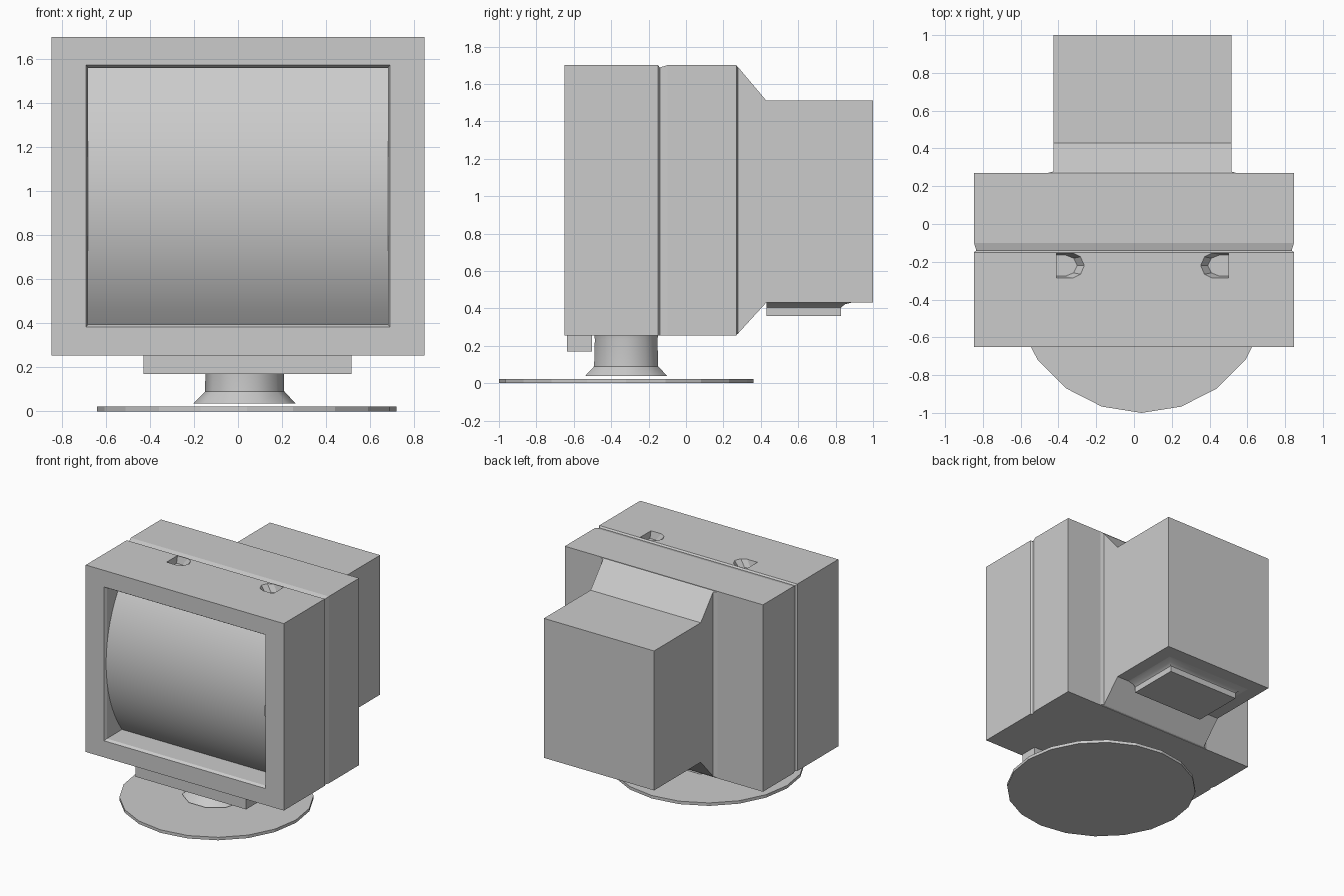
import bpy, bmesh, math

if "Cube" in bpy.data.objects:
    bpy.data.objects.remove(bpy.data.objects["Cube"])


def loft(name, loops, caps=True, closed=True, smooth=False):
    """Skin equal-length vertex loops into one mesh object."""
    bm = bmesh.new()
    rings = [[bm.verts.new(p) for p in loop] for loop in loops]
    n = len(rings[0])
    for a, b in zip(rings, rings[1:]):
        for i in range(n if closed else n - 1):
            j = (i + 1) % n
            bm.faces.new((a[i], a[j], b[j], b[i]))
    if caps:
        bm.faces.new(rings[0][::-1])
        bm.faces.new(rings[-1])
        bmesh.ops.recalc_face_normals(bm, faces=bm.faces)
    mesh = bpy.data.meshes.new(name)
    bm.to_mesh(mesh)
    bm.free()
    ob = bpy.data.objects.new(name, mesh)
    bpy.context.collection.objects.link(ob)
    bpy.ops.object.select_all(action='DESELECT')
    ob.select_set(True)
    bpy.context.view_layer.objects.active = ob
    if smooth:
        bpy.ops.object.shade_smooth_by_angle(angle=math.radians(40))
    return ob


def rect_y(y, x0, x1, z0, z1):
    return [(x0, y, z0), (x1, y, z0), (x1, y, z1), (x0, y, z1)]


def rect_z(z, x0, x1, y0, y1):
    return [(x0, y0, z), (x1, y0, z), (x1, y1, z), (x0, y1, z)]


def circle(z, r, sides, start=0.0, cx=0.04, cy=-0.32):
    return [(cx + r * math.cos(start + 2 * math.pi * i / sides),
             cy + r * math.sin(start + 2 * math.pi * i / sides), z)
            for i in range(sides)]


# Case: screen recess, chamfered bezel, outer shell with a seam groove
W, B, T = 0.847, 0.255, 1.70
case = loft("monitor_case", [
    rect_y(-0.43, -0.68, 0.68, 0.395, 1.56),
    rect_y(-0.63, -0.68, 0.68, 0.395, 1.56),
    rect_y(-0.65, -0.69, 0.69, 0.383, 1.572),
    rect_y(-0.65, -W, W, B, T),
    rect_y(-0.15, -W, W, B, T),
    rect_y(-0.14, -W + 0.012, W - 0.012, B, T - 0.012),
    rect_y(-0.10, -W, W, B, T),
    rect_y(0.27, -W, W, B, T)])


# D-shaped grip pockets sunk into the top, mirrored about x = 0.045
def pocket_loop(z, side, length, half):
    pts = [(0, -half), (length - 0.06, -half), (length - 0.02, -half * 0.7),
           (length, 0), (length - 0.02, half * 0.7), (length - 0.06, half), (0, half)]
    return [(0.045 + side * (0.455 - u), -0.22 + v, z) for u, v in pts]


for side in (-1, 1):
    cutter = loft("pocket_cutter", [pocket_loop(1.645, side, 0.11, 0.055),
                                    pocket_loop(1.70, side, 0.147, 0.066),
                                    pocket_loop(1.75, side, 0.147, 0.066)])
    cutter.hide_render = True
    mod = case.modifiers.new("pocket", 'BOOLEAN')
    mod.operation = 'DIFFERENCE'
    mod.solver = 'EXACT'
    mod.object = cutter
    bpy.context.view_layer.objects.active = case
    bpy.ops.object.modifier_apply(modifier=mod.name)
    bpy.data.objects.remove(cutter, do_unlink=True)

# Screen: a cylinder section bulging forward
half_h, sag, mid_z = 0.5825, 0.195, 0.9775
R = (half_h ** 2 + sag ** 2) / (2 * sag)
a_max = math.asin(half_h / R)
N = 16
arc = [a_max * (2 * i / N - 1) for i in range(N + 1)]
loft("screen", [[(x, -0.64 + R * (1 - math.cos(a)), mid_z + R * math.sin(a)) for x in (-0.68, 0.68)]
                for a in arc], caps=False, closed=False, smooth=True)

# Rear tube housing, tapering from the case
loft("rear_housing", [
    rect_y(0.265, -0.475, 0.56, B, T),
    rect_y(0.278, -0.427, 0.515, B + 0.01, T - 0.01),
    rect_y(0.43, -0.427, 0.515, 0.432, 1.51),
    rect_y(1.0, -0.427, 0.515, 0.432, 1.51)])

# Connector block flaring into the housing underside
loft("connector_block", [
    rect_z(0.36, -0.26, 0.35, 0.43, 0.83),
    rect_z(0.405, -0.26, 0.35, 0.43, 0.83),
    rect_z(0.422, -0.28, 0.37, 0.43, 0.85),
    rect_z(0.434, -0.33, 0.42, 0.43, 0.90)], smooth=True)

# Control panel under the bezel
loft("control_panel", [rect_z(0.17, -0.43, 0.515, -0.637, -0.502),
                       rect_z(0.26, -0.43, 0.515, -0.637, -0.502)])

# Swivel neck and base disc
loft("stand_neck", [circle(z, r, 10, cx=0.03) for z, r in
                    [(0.037, 0.232), (0.09, 0.18), (0.235, 0.176), (0.26, 0.18)]], smooth=True)
loft("stand_base", [circle(z, 0.68, 20, -math.pi / 2) for z in (0.0, 0.023)])
